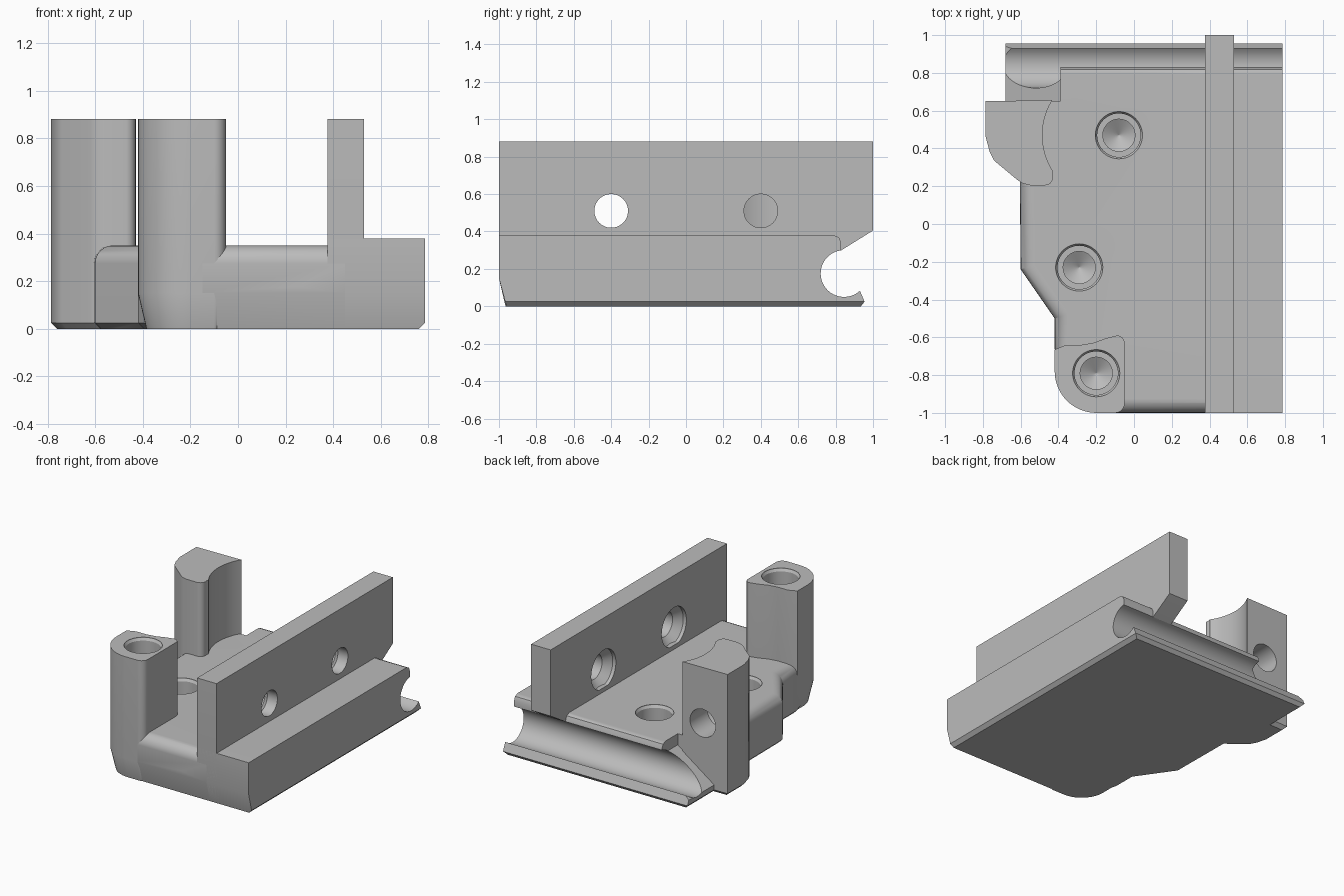
import bpy, bmesh, math
from mathutils import Vector

if "Cube" in bpy.data.objects:
    bpy.data.objects.remove(bpy.data.objects["Cube"])

grey = bpy.data.materials.new("plain_grey")
grey.use_nodes = True
COLOUR = (0.5, 0.5, 0.5, 1)
grey.diffuse_color = COLOUR
grey.node_tree.nodes["Principled BSDF"].inputs["Base Color"].default_value = COLOUR


def arc(cx, cy, r, a0, a1, n=12):
    """Points on an arc, angles in degrees."""
    angles = [math.radians(a0 + (a1 - a0) * i / n) for i in range(n + 1)]
    return [(cx + r * math.cos(a), cy + r * math.sin(a)) for a in angles]


def inset(pts, d):
    """Shrink a counter-clockwise outline by d."""
    out = []
    for i, p in enumerate(pts):
        a = (p - pts[i - 1]).normalized()
        b = (pts[(i + 1) % len(pts)] - p).normalized()
        n1, n2 = Vector((-a.y, a.x)), Vector((-b.y, b.x))
        out.append(p + d * (n1 + n2) / (1 + n1.dot(n2)))
    return out


def place(u, v, p, axis):
    return {"x": (p, u, v), "y": (u, p, v), "z": (u, v, p)}[axis]


def make_object(name, bm):
    bmesh.ops.recalc_face_normals(bm, faces=bm.faces)
    mesh = bpy.data.meshes.new(name)
    bm.to_mesh(mesh)
    bm.free()
    mesh.materials.append(grey)
    obj = bpy.data.objects.new(name, mesh)
    bpy.context.collection.objects.link(obj)
    return obj


def loft(name, pts, rings, axis="z"):
    """Stack an outline along an axis; rings are (position, inset)."""
    pts = [Vector(p) for p in pts]
    if sum(pts[i - 1].cross(p) for i, p in enumerate(pts)) < 0:
        pts.reverse()
    bm = bmesh.new()
    loops = [[bm.verts.new(place(q.x, q.y, pos, axis)) for q in inset(pts, d)]
             for pos, d in rings]
    n = len(pts)
    for lo, hi in zip(loops, loops[1:]):
        for i in range(n):
            bm.faces.new((lo[i - 1], lo[i], hi[i], hi[i - 1]))
    bm.faces.new(loops[0])
    bm.faces.new(loops[-1])
    return make_object(name, bm)


def lathe(name, profile, u, v, axis="z", n=48):
    """Turned cutter from (radius, position) pairs."""
    bm = bmesh.new()
    loops = [[bm.verts.new(place(u + r * math.cos(math.tau * i / n),
                                 v + r * math.sin(math.tau * i / n), p, axis))
              for i in range(n)] for r, p in profile]
    for lo, hi in zip(loops, loops[1:]):
        for i in range(n):
            bm.faces.new((lo[i - 1], lo[i], hi[i], hi[i - 1]))
    bm.faces.new(loops[0])
    bm.faces.new(loops[-1])
    return make_object(name, bm)


def apply_boolean(obj, cutter, operation="DIFFERENCE"):
    mod = obj.modifiers.new("cut", "BOOLEAN")
    mod.operation, mod.solver, mod.object = operation, "EXACT", cutter
    bpy.context.view_layer.objects.active = obj
    bpy.ops.object.modifier_apply(modifier=mod.name)
    bpy.data.objects.remove(cutter)


def drill(obj, x, y, top, floor):
    """Chamfered stepped hole ending in a drill cone."""
    apply_boolean(obj, lathe("drill", [
        (0.125, top + 0.05), (0.125, top - 0.005), (0.115, top - 0.02),
        (0.115, floor), (0.085, floor), (0.085, floor - 0.04),
        (0.002, floor - 0.09)], x, y))


# Side profile shared by the body, rail and fence, with the round back groove
def side_profile(upper):
    return ([(-0.96, 0), (0.935, 0), (0.955, 0.025), (0.93, 0.083)]
            + arc(0.845, 0.175, 0.125, -50, -263, 28) + upper + [(-1, 0.15)])


def stepped(h):
    return [(0.83, h - 0.04), (0.818, h - 0.012), (0.79, h), (-1, h)]


# Main body: outline with a small bottom chamfer and rounded top edge
outline = [(0.5, -1), (-0.15, -1), (-0.34, -0.9), (-0.42, -0.66), (-0.42, -0.5),
           (-0.6, -0.24), (-0.605, 0.3), (-0.68, 0.45), (-0.68, 1.2), (0.5, 1.2)]
R = 0.075
rounding = [(0.35 - R + R * math.sin(a), R - R * math.cos(a))
            for a in (math.radians(15 * i) for i in range(7))]
body = loft("body", outline, [(0, 0.025), (0.025, 0)] + rounding)
apply_boolean(body, loft("trim", side_profile(stepped(0.35)), [(-1, 0), (0.45, 0)], "x"),
              "INTERSECT")
# Sloping relief behind the back post
apply_boolean(body, loft("relief", [(-0.39, 0.6), (-0.39, 0.27), (-0.68, 0.06),
                                    (-0.8, -0.03), (-0.8, 0.6)],
                         [(0.65, 0), (1.3, 0)], "y"))
for x, y in ((-0.08, 0.47), (-0.29, -0.23)):
    drill(body, x, y, 0.35, 0.18)

# Front corner post with its stepped hole
post_outline = (arc(-0.2, -0.78, 0.22, 180, 270) + arc(-0.1, -0.95, 0.05, 270, 360, 6)
                + arc(-0.09, -0.63, 0.04, 0, 90, 6)
                + [(-0.15, -0.605), (-0.21, -0.628), (-0.28, -0.64),
                   (-0.36, -0.64), (-0.42, -0.665)])
front_post = loft("front_post", post_outline, [(0, 0.035), (0.15, 0), (0.88, 0)])
drill(front_post, -0.2, -0.79, 0.88, 0.6)

# Back post with a scooped inner side and a blind hole in its back
back_outline = ([(-0.785, 0.65), (-0.785, 0.46), (-0.765, 0.385), (-0.74, 0.335),
                 (-0.62, 0.235), (-0.59, 0.215), (-0.55, 0.205)]
                + arc(-0.47, 0.245, 0.04, -90, 20, 8)
                + arc(-0.13, 0.47, 0.355, 213, 148.5, 14))
back_post = loft("back_post", back_outline, [(0, 0.025), (0.025, 0), (0.88, 0)])
apply_boolean(back_post, lathe("drill", [(0.1, 0.8), (0.1, 0.46), (0.002, 0.4)],
                               -0.59, 0.48, "y"))

# Side rail with a chamfered lower edge
rail = loft("rail", side_profile(stepped(0.38)), [(0.375, 0), (0.785, 0)], "x")
apply_boolean(rail, loft("chamfer", [(0.755, -0.005), (0.82, -0.005), (0.82, 0.06)],
                         [(-1.2, 0), (1.2, 0)], "y"))

# Upright fence with two countersunk holes
fence = loft("fence", side_profile([(1, 0.405), (1, 0.88), (-1, 0.88)]),
             [(0.375, 0), (0.53, 0)], "x")
for y in (-0.4, 0.4):
    apply_boolean(fence, lathe("countersink", [(0.14, 0.3), (0.14, 0.4), (0.09, 0.45),
                                               (0.09, 0.6)], y, 0.51, "x"))

# Smooth the curved faces and keep flat faces flat
for obj in (body, front_post, back_post, rail, fence):
    bpy.ops.object.select_all(action="DESELECT")
    obj.select_set(True)
    bpy.context.view_layer.objects.active = obj
    bpy.ops.object.shade_smooth_by_angle(angle=math.radians(25))
    weighted = obj.modifiers.new("flat_normals", "WEIGHTED_NORMAL")
    weighted.keep_sharp = True
